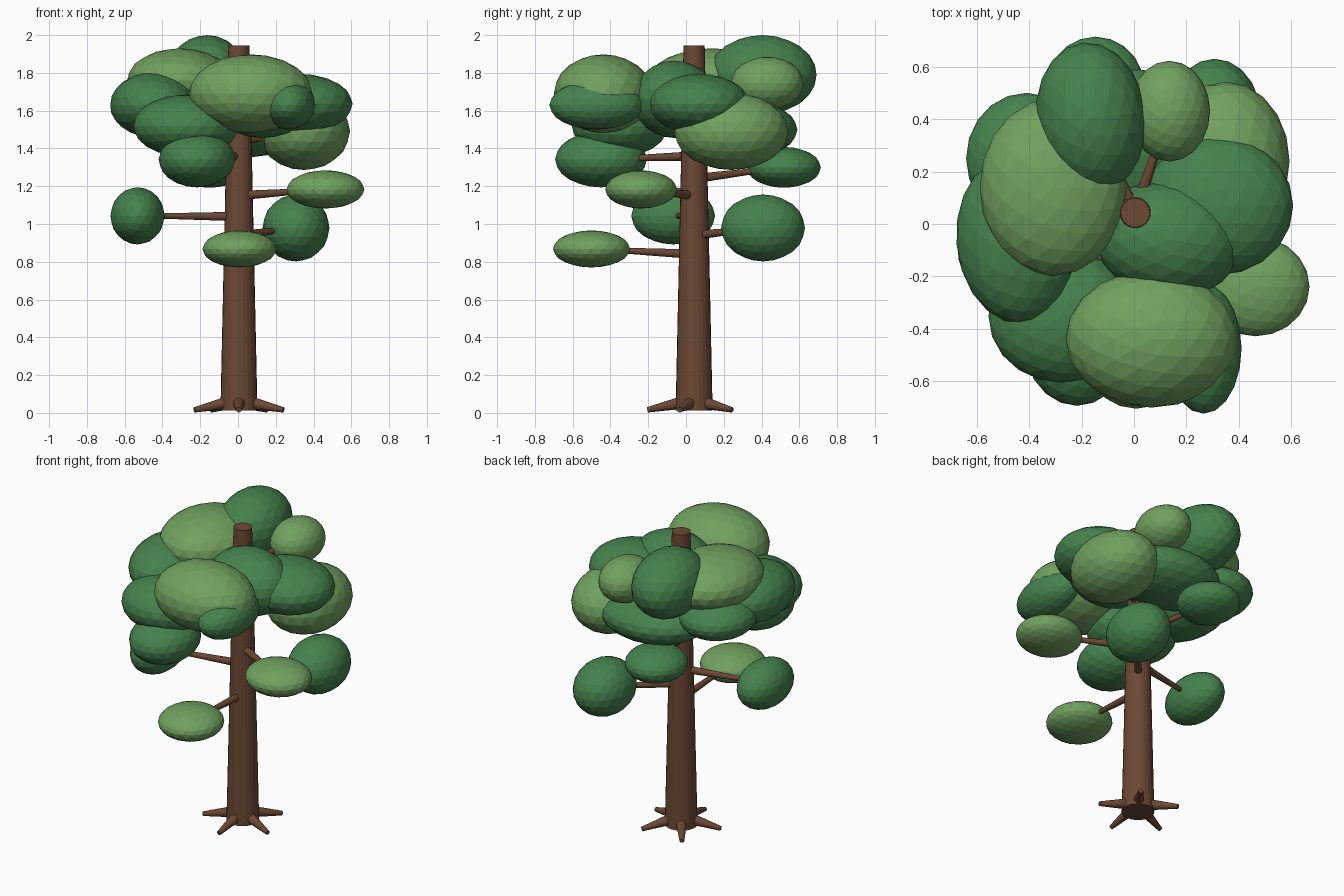
import bpy
from math import radians, cos, sin
from mathutils import Vector

TRUNK = Vector((0.005, 0.043, 0))


def material(name, rgb):
    m = bpy.data.materials.new(name)
    m.diffuse_color = (*rgb, 1)
    return m


bark = material("bark", (0.15, 0.065, 0.034))
dark = material("dark_leaf", (0.06, 0.225, 0.075))
light = material("light_leaf", (0.165, 0.36, 0.115))


def limb(name, a, b, r1, r2, sides=12):
    """Tapered round limb from a to b."""
    a, b = Vector(a), Vector(b)
    d = b - a
    bpy.ops.mesh.primitive_cone_add(vertices=sides, radius1=r1, radius2=r2,
                                    depth=d.length, location=(a + b) / 2,
                                    rotation=d.to_track_quat('Z', 'Y').to_euler())
    ob = bpy.context.object
    ob.name = name
    ob.data.materials.append(bark)
    return ob


def leaf_clump(name, centre, radii, mat, turn=0):
    """Faceted ellipsoid of foliage."""
    bpy.ops.mesh.primitive_ico_sphere_add(subdivisions=3, radius=1, location=centre,
                                          rotation=(0, 0, radians(turn)))
    ob = bpy.context.object
    ob.name = name
    ob.scale = radii
    ob.data.materials.append(mat)


# Trunk
limb("trunk", TRUNK + Vector((0, 0, 0.013)), TRUNK + Vector((0, 0, 1.945)), 0.098, 0.056, 24)

# Five roots spread around the base
for i in range(5):
    a = radians(-90 + 72 * i)
    out = Vector((cos(a), sin(a), 0))
    limb(f"root_{i + 1}", TRUNK + out * 0.06 + Vector((0, 0, 0.055)),
         TRUNK + out * 0.248 + Vector((0, 0, 0.016)), 0.034, 0.014)

# Low clumps on visible branches: centre, radii, material, branch start height
low = [
    ((-0.532, -0.068, 1.043), (0.143, 0.222, 0.151), dark, 1.04),
    ((0.463, -0.238, 1.183), (0.206, 0.190, 0.101), light, 1.15),
    ((0.307, 0.408, 0.979), (0.177, 0.222, 0.177), dark, 0.94),
    ((0.008, -0.500, 0.868), (0.196, 0.204, 0.098), light, 0.84),
    ((-0.217, -0.450, 1.342), (0.203, 0.243, 0.148), dark, 1.36),
    ((-0.147, 0.518, 1.300), (0.188, 0.196, 0.108), dark, 1.24),
]
# Crown clumps: centre, radii, material, turn
crown = [
    ((-0.164, 0.405, 1.79), (0.210, 0.288, 0.21), dark, 6),
    ((0.135, 0.430, 1.745), (0.155, 0.192, 0.14), light, 0),
    ((0.067, -0.438, 1.69), (0.327, 0.262, 0.208), light, 0),
    ((-0.308, 0.140, 1.76), (0.280, 0.338, 0.17), light, 0),
    ((-0.450, -0.060, 1.63), (0.227, 0.320, 0.172), dark, 5),
    ((-0.410, 0.250, 1.58), (0.230, 0.250, 0.13), dark, 0),
    ((-0.275, -0.350, 1.52), (0.280, 0.255, 0.165), dark, 0),
    ((0.320, 0.070, 1.635), (0.287, 0.265, 0.16), dark, 0),
    ((0.130, -0.060, 1.66), (0.280, 0.222, 0.205), dark, -8),
    ((0.350, 0.240, 1.49), (0.243, 0.302, 0.204), light, 0),
    ((0.010, 0.325, 1.50), (0.350, 0.265, 0.15), dark, 0),
    ((0.265, -0.475, 1.63), (0.145, 0.248, 0.13), dark, 0),
]

for i, (c, r, mat, z) in enumerate(low, 1):
    leaf_clump(f"low_clump_{i}", c, r, mat)
    limb(f"low_branch_{i}", TRUNK + Vector((0, 0, z)), c, 0.025, 0.011)

for i, (c, r, mat, turn) in enumerate(crown, 1):
    leaf_clump(f"crown_clump_{i}", c, r, mat, turn)
    limb(f"crown_branch_{i}", TRUNK + Vector((0, 0, c[2] - 0.05)), c, 0.024, 0.011)
